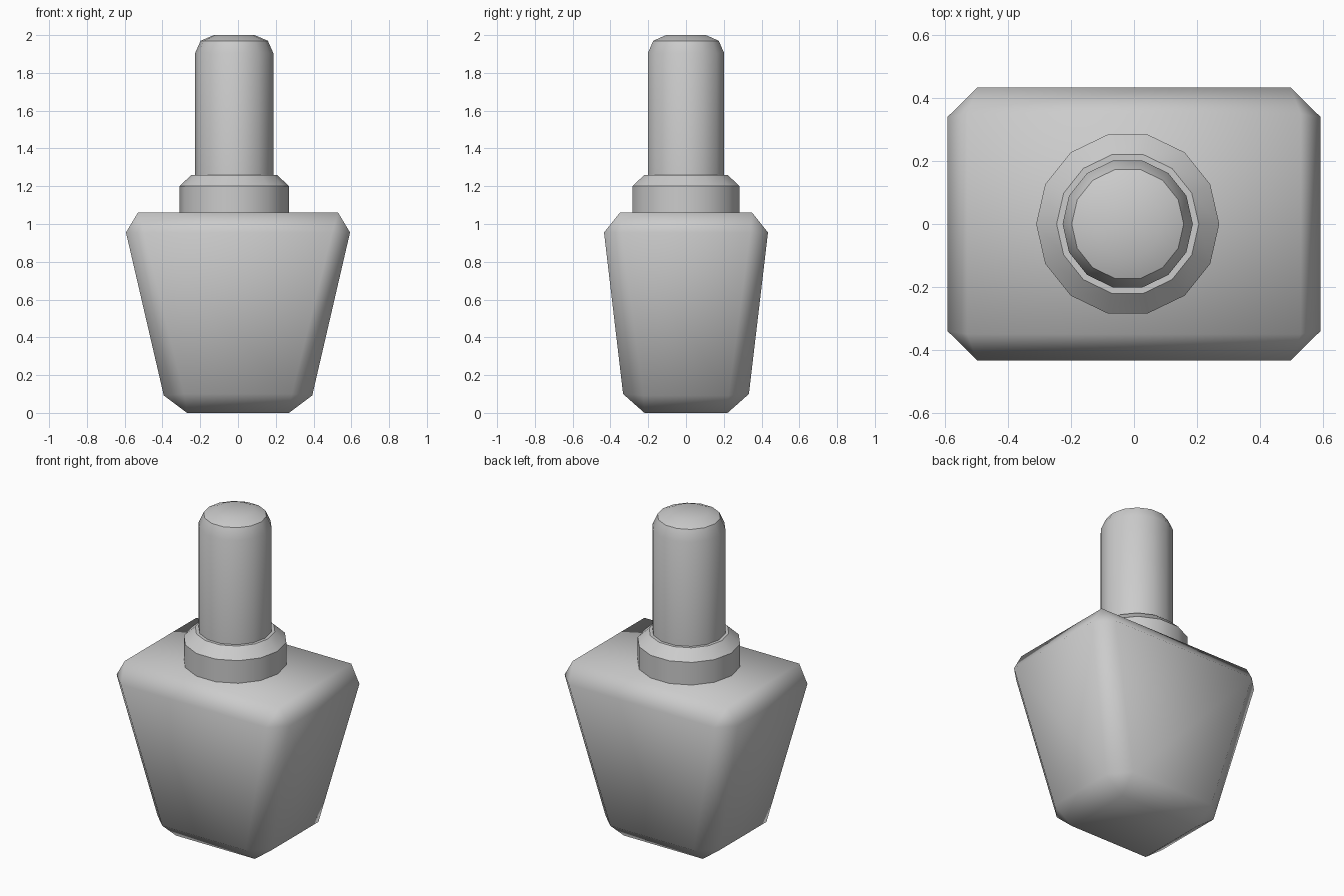
import bpy, bmesh, math

if "Cube" in bpy.data.objects:
    bpy.data.objects.remove(bpy.data.objects["Cube"])

SIDES = 14
CX = -0.02  # the neck sits slightly off centre


def make_object(name, bm, smooth_angle):
    bmesh.ops.recalc_face_normals(bm, faces=bm.faces)
    mesh = bpy.data.meshes.new(name)
    bm.to_mesh(mesh)
    bm.free()
    ob = bpy.data.objects.new(name, mesh)
    bpy.context.collection.objects.link(ob)
    bpy.ops.object.select_all(action='DESELECT')
    ob.select_set(True)
    bpy.context.view_layer.objects.active = ob
    bpy.ops.object.shade_smooth_by_angle(angle=math.radians(smooth_angle))
    return ob


def turned(name, profile, smooth_angle):
    """Closed round part from (radius, z) pairs, bottom to top."""
    bm = bmesh.new()
    rings = [[bm.verts.new((CX + r * math.cos(math.tau * i / SIDES),
                            r * math.sin(math.tau * i / SIDES), z))
              for i in range(SIDES)] for r, z in profile]
    for a, b in zip(rings, rings[1:]):
        for i in range(SIDES):
            j = (i + 1) % SIDES
            bm.faces.new((a[i], a[j], b[j], b[i]))
    bm.faces.new(rings[0][::-1])
    bm.faces.new(rings[-1])
    return make_object(name, bm, smooth_angle)


# Tapered body: chamfered block, one corner's points mirrored to all four
corner = [(0.53, 0.35, 1.06), (0.593, 0.34, 0.955), (0.498, 0.434, 0.955),
          (0.393, 0.225, 0.092), (0.285, 0.333, 0.1), (0.27, 0.22, 0.0)]
bm = bmesh.new()
for sx in (-1, 1):
    for sy in (-1, 1):
        for x, y, z in corner:
            bm.verts.new((sx * x, sy * y, z))
bmesh.ops.convex_hull(bm, input=bm.verts)
bmesh.ops.dissolve_limit(bm, angle_limit=math.radians(4),
                         verts=bm.verts, edges=bm.edges)
make_object("body", bm, 80)

# Collar around the neck
turned("collar", [(0.291, 1.05), (0.291, 1.2), (0.226, 1.26)], 30)

# Long cap with a rounded end
turned("cap", [(0.207, 1.2), (0.207, 1.905), (0.178, 1.97), (0.108, 2.0)], 32)
